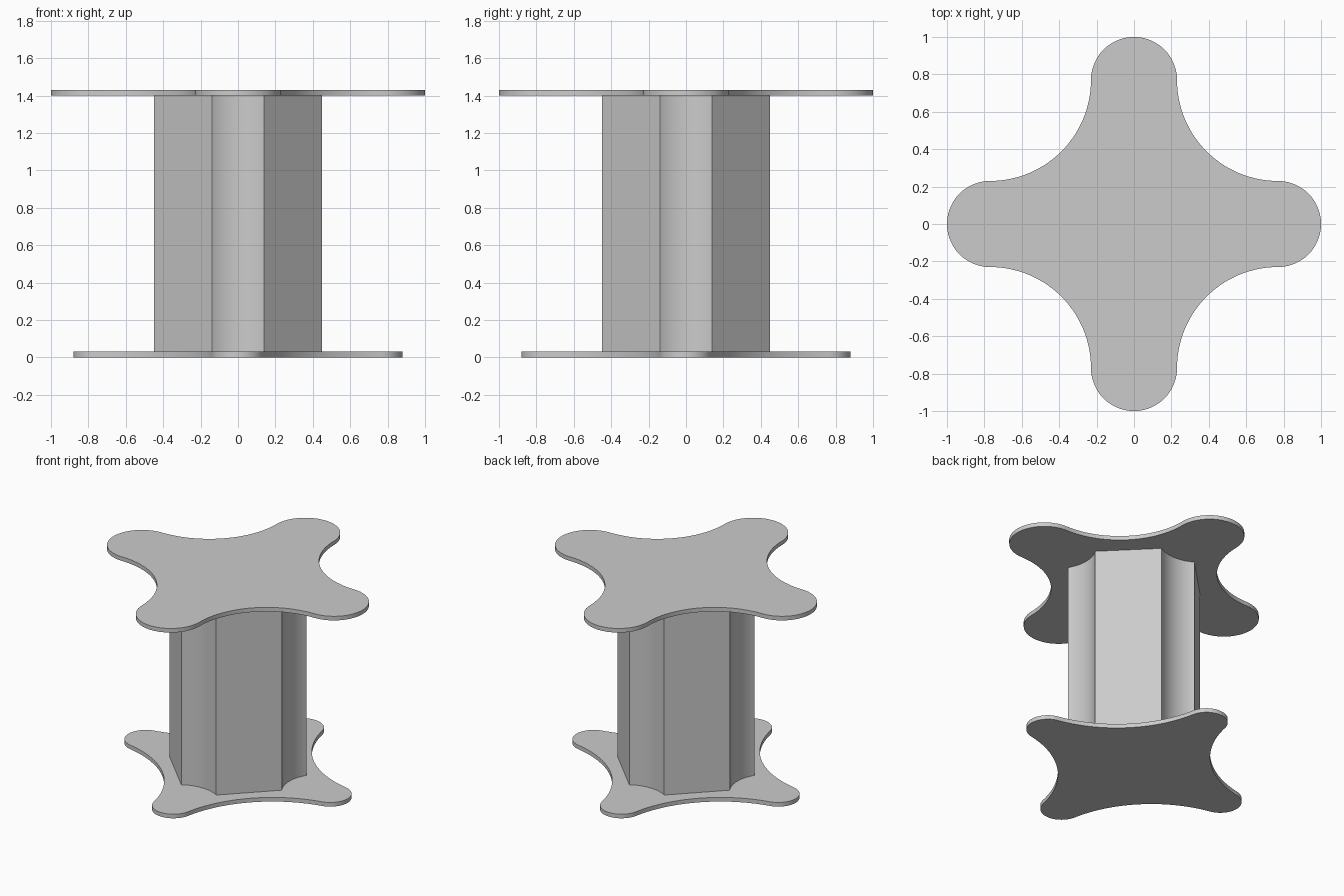
import bpy
import math
from mathutils import Matrix, Vector

if "Cube" in bpy.data.objects:
    bpy.data.objects.remove(bpy.data.objects["Cube"], do_unlink=True)

GREY = (0.6, 0.6, 0.6)
material = bpy.data.materials.new("plain grey")
material.use_nodes = True
material.diffuse_color = (*GREY, 1)
material.node_tree.nodes["Principled BSDF"].inputs["Base Color"].default_value = (*GREY, 1)


def arc(center, radius, start, end, steps):
    """Points along a circular arc, angles in radians."""
    cx, cy = center
    angles = [start + (end - start) * i / steps for i in range(steps + 1)]
    return [Vector((cx + radius * math.cos(a), cy + radius * math.sin(a))) for a in angles]


def four_fold(quarter):
    """Repeat a quarter outline around the z axis, dropping doubled points."""
    outline = []
    for turn in range(4):
        spin = Matrix.Rotation(turn * math.pi / 2, 2)
        for point in quarter:
            p = spin @ point
            if not outline or (p - outline[-1]).length > 1e-4:
                outline.append(p)
    if (outline[0] - outline[-1]).length < 1e-4:
        outline.pop()
    return outline


def prism(name, outline, bottom, top):
    """Extrude a counter-clockwise outline between two heights."""
    n = len(outline)
    verts = [(p.x, p.y, z) for z in (bottom, top) for p in outline]
    faces = [list(reversed(range(n))), list(range(n, 2 * n))]
    faces += [(i, (i + 1) % n, n + (i + 1) % n, n + i) for i in range(n)]
    mesh = bpy.data.meshes.new(name)
    mesh.from_pydata(verts, [], faces)
    mesh.materials.append(material)
    obj = bpy.data.objects.new(name, mesh)
    bpy.context.collection.objects.link(obj)
    bpy.ops.object.select_all(action="DESELECT")
    obj.select_set(True)
    bpy.context.view_layer.objects.active = obj
    bpy.ops.object.shade_smooth_by_angle(angle=math.radians(20))
    return obj


def lobed_outline(reach, tip_radius, waist):
    """Four round tips joined by tangent hollow arcs; waist is the diagonal half width."""
    c = reach - tip_radius
    gap = waist - tip_radius
    k = (c * c - gap * gap) / (2 * (c - math.sqrt(2) * gap))
    hollow = k * math.sqrt(2) - waist
    tilt = math.atan2(k, k - c)
    tip = arc((c, 0), tip_radius, -tilt, tilt, 28)
    sweep = arc((k, k), hollow, tilt + math.pi, 1.5 * math.pi - tilt, 28)
    return four_fold(tip + sweep)


# Base plate with slim tips and tabletop with broad lobes
prism("base_plate", lobed_outline(0.88, 0.14, 0.505), 0, 0.03)
prism("table_top", lobed_outline(1.0, 0.23, 0.549), 1.40, 1.43)

# Column: flat diagonal faces with a shallow hollow groove on each side
half, face, depth = 0.14, 0.45, 0.04
radius = (half ** 2 + depth ** 2) / (2 * depth)
spread = math.asin(half / radius)
groove = arc((face - depth + radius, 0), radius, math.pi + spread, math.pi - spread, 16)
prism("column", four_fold(groove), 0.03, 1.40)
